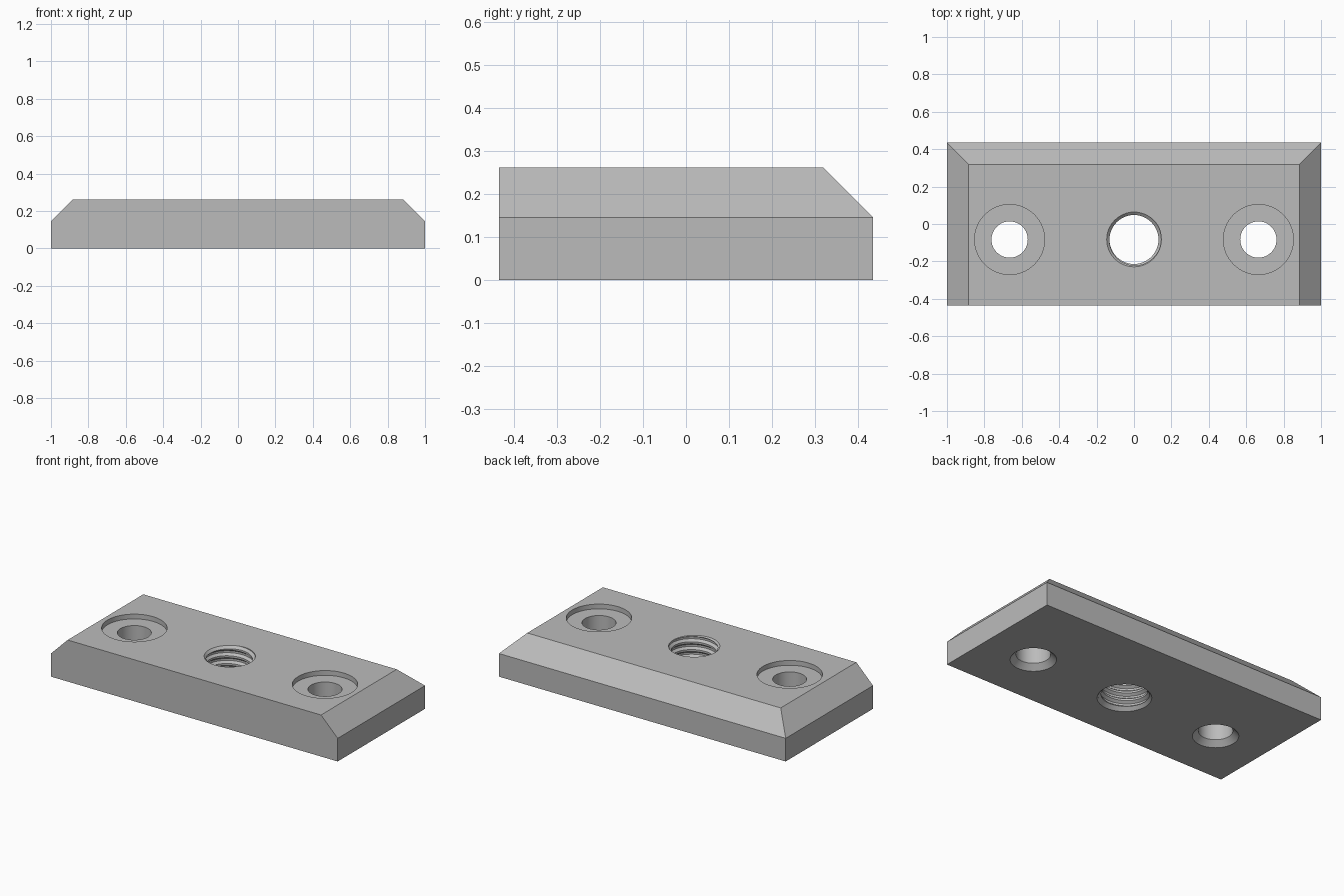
import bpy, bmesh, math

cube = bpy.data.objects.get("Cube")
if cube:
    bpy.data.objects.remove(cube, do_unlink=True)

HALF_X, HALF_Y, HEIGHT, BEVEL = 1.0, 0.435, 0.262, 0.116
HOLE_Y = -0.083

steel = bpy.data.materials.new("plain_grey")
steel.use_nodes = True
grey = (0.5, 0.5, 0.5, 1)
steel.diffuse_color = grey
steel.node_tree.nodes["Principled BSDF"].inputs["Base Color"].default_value = grey


def add_object(name, bm):
    bmesh.ops.recalc_face_normals(bm, faces=bm.faces)
    mesh = bpy.data.meshes.new(name)
    bm.to_mesh(mesh)
    bm.free()
    mesh.materials.append(steel)
    obj = bpy.data.objects.new(name, mesh)
    bpy.context.collection.objects.link(obj)
    return obj


def lathe(name, x, profile, sides=64):
    """Closed solid of revolution from (radius, z) points, bottom to top."""
    bm = bmesh.new()
    rings = []
    for r, z in profile:
        angles = [math.tau * i / sides for i in range(sides)]
        rings.append([bm.verts.new((x + r * math.cos(a), HOLE_Y + r * math.sin(a), z))
                      for a in angles])
    for low, high in zip(rings, rings[1:]):
        for i in range(sides):
            k = (i + 1) % sides
            bm.faces.new((low[i], low[k], high[k], high[i]))
    bm.faces.new(rings[0])
    bm.faces.new(rings[-1])
    return add_object(name, bm)


def thread(name, crest, root, pitch, z0, turns, sides=48):
    """Solid screw whose rows climb one pitch per turn."""
    bm = bmesh.new()
    radii = (crest, crest, root, root)
    steps = len(radii)
    rows = []
    for j in range(steps * turns + 1):
        r = radii[j % steps]
        row = []
        for i in range(sides):
            a = math.tau * i / sides
            z = z0 + pitch * (j / steps + i / sides)
            row.append(bm.verts.new((r * math.cos(a), HOLE_Y + r * math.sin(a), z)))
        rows.append(row)
    last = len(rows) - 1

    def vert(j, i):
        return rows[j][i] if i < sides else rows[j + steps][0]

    for j in range(last):
        for i in range(sides):
            if i == sides - 1 and j + 1 + steps > last:
                continue
            bm.faces.new((vert(j, i), vert(j, i + 1), vert(j + 1, i + 1), vert(j + 1, i)))
    # Close both open ends with fans
    edges = [e for e in bm.edges if e.is_boundary]
    middle = z0 + pitch * turns / 2
    ends = [bm.verts.new((0, HOLE_Y, z0)),
            bm.verts.new((0, HOLE_Y, z0 + pitch * (turns + 1)))]
    for e in edges:
        top = e.verts[0].co.z > middle
        bm.faces.new((e.verts[0], e.verts[1], ends[top]))
    return add_object(name, bm)


# Plate: block whose left, right and back top edges slope inward
bm = bmesh.new()
levels = [(0, 0), (HEIGHT - BEVEL, 0), (HEIGHT, BEVEL)]
loops = []
for z, inset in levels:
    x, back = HALF_X - inset, HALF_Y - inset
    corners = [(-x, -HALF_Y), (x, -HALF_Y), (x, back), (-x, back)]
    loops.append([bm.verts.new((px, py, z)) for px, py in corners])
for low, high in zip(loops, loops[1:]):
    for i in range(1, 4):
        k = (i + 1) % 4
        bm.faces.new((low[i], low[k], high[k], high[i]))
front = [l[0] for l in reversed(loops)] + [l[1] for l in loops]
bm.faces.new(front)
bm.faces.new(loops[0])
bm.faces.new(loops[-1])
plate = add_object("mounting_plate", bm)

# Screw holes: countersunk below, counterbored above
bolt_profile = [(0.135, -0.005), (0.097, 0.033), (0.097, HEIGHT - 0.03),
                (0.187, HEIGHT - 0.03), (0.187, HEIGHT + 0.05)]
cutters = [lathe("bolt_hole_cutter", side * 0.665, bolt_profile) for side in (-1, 1)]

# Threaded centre hole with chamfered mouths
cutters.append(thread("thread_cutter", 0.131, 0.147, 0.049, -0.12, 9))
cutters.append(lathe("lower_mouth_cutter", 0, [(0.158, -0.005), (0.128, 0.025)]))
cutters.append(lathe("upper_mouth_cutter", 0,
                     [(0.128, HEIGHT - 0.018), (0.151, HEIGHT + 0.005)]))

bpy.context.view_layer.objects.active = plate
for cutter in cutters:
    mod = plate.modifiers.new("hole", "BOOLEAN")
    mod.operation = "DIFFERENCE"
    mod.solver = "EXACT"
    mod.object = cutter
    bpy.ops.object.modifier_apply(modifier=mod.name)
    bpy.data.objects.remove(cutter, do_unlink=True)

# Smooth hole walls, crisp edges
bpy.ops.object.select_all(action="DESELECT")
plate.select_set(True)
bpy.ops.object.shade_smooth_by_angle(angle=math.radians(25))
